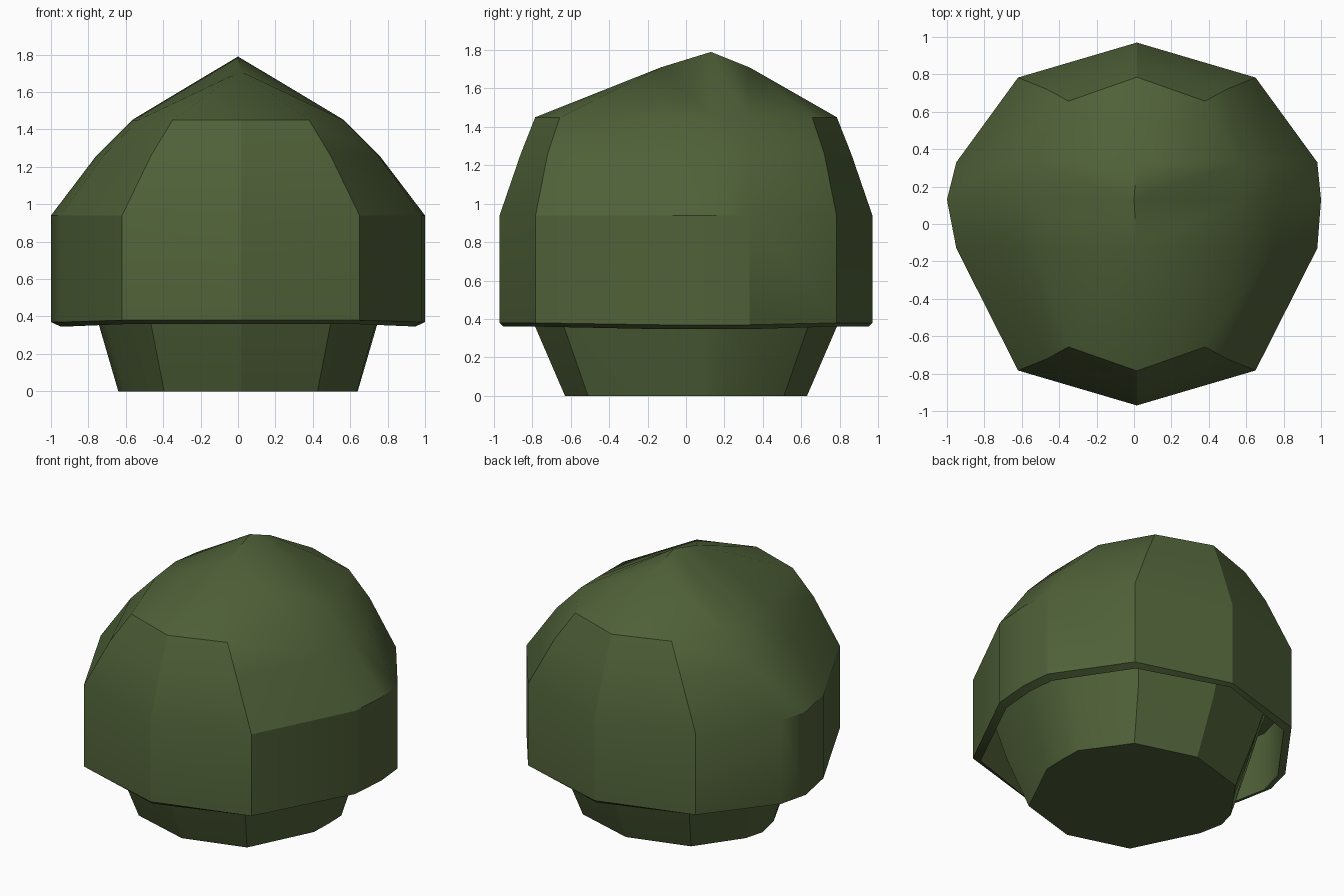
import bpy, bmesh

if "Cube" in bpy.data.objects:
    bpy.data.objects.remove(bpy.data.objects["Cube"])

OFF = 0.015  # the seam line sits slightly right of centre


def ring(bm, z, corner, near, side, corner_y, end_y, k=1.0, side_drop=0.0):
    """Twelve-sided ring: back point, right side, front point, left side."""
    half = [(0, end_y), (corner, corner_y), (near, .33 * k), (side, .13 * k),
            (near, -.13 * k), (corner, -corner_y), (0, -end_y)]
    pts = [(x + (0 if i == 3 else OFF), y, i) for i, (x, y) in enumerate(half)]
    pts += [(-half[i][0] + (0 if i == 3 else OFF), half[i][1], i) for i in range(5, 0, -1)]
    return [bm.verts.new((x, y, z - (side_drop if i in (2, 3, 4) else 0))) for x, y, i in pts]


def bridge(bm, a, b):
    for i in range(12):
        j = (i + 1) % 12
        bm.faces.new((a[i], a[j], b[j], b[i]))


def finish(bm, name, mat):
    bmesh.ops.recalc_face_normals(bm, faces=bm.faces)
    me = bpy.data.meshes.new(name)
    bm.to_mesh(me)
    bm.free()
    me.materials.append(mat)
    ob = bpy.data.objects.new(name, me)
    bpy.context.collection.objects.link(ob)
    bpy.ops.object.select_all(action='DESELECT')
    ob.select_set(True)
    bpy.context.view_layer.objects.active = ob
    bpy.ops.object.shade_smooth_by_angle(angle=0.5236)


green = bpy.data.materials.new("dark_green")
green.diffuse_color = (0.08, 0.12, 0.04, 1)
green.use_nodes = True
green.node_tree.nodes["Principled BSDF"].inputs["Base Color"].default_value = green.diffuse_color

bm = bmesh.new()
rings = [
    # tapered base
    ring(bm, 0.00, .41, .62, .64, .51, .63, .65),
    ring(bm, 0.36, .48, .72, .745, .635, .785, .78),
    ring(bm, 0.72, .55, .82, .85, .72, .895, .88),
    # inside of the overhanging rim and its lip
    ring(bm, 0.75, .60, .915, .95, .74, .93, .96),
    ring(bm, 0.36, .60, .915, .95, .75, .95, .96, .013),
    # vertical band
    ring(bm, 0.38, .635, .965, 1.0, .783, .97, 1, .01),
    ring(bm, 0.94, .635, .965, 1.0, .783, .97),
    # dome
    ring(bm, 1.26, .48, .735, .757, .72, .86),
    ring(bm, 1.45, .365, .55, .567, .657, .785),
]
for a, b in zip(rings, rings[1:]):
    bridge(bm, a, b)
bm.faces.new(rings[0])

# crown: side fans rising to a short ridge
t = rings[-1]
back, peak, front = [bm.verts.new((x, y, z)) for x, y, z in
                     ((OFF, .33, 1.71), (0, .13, 1.79), (OFF, -.13, 1.71))]
for s in (1, -1):
    r = [t[(s * i) % 12] for i in range(7)]
    for f in ((r[0], r[1], back), (r[1], r[2], back), (r[2], r[3], peak, back),
              (r[3], r[4], front, peak), (r[4], r[5], front), (r[5], r[6], front)):
        bm.faces.new(f)
finish(bm, "domed_body", green)
